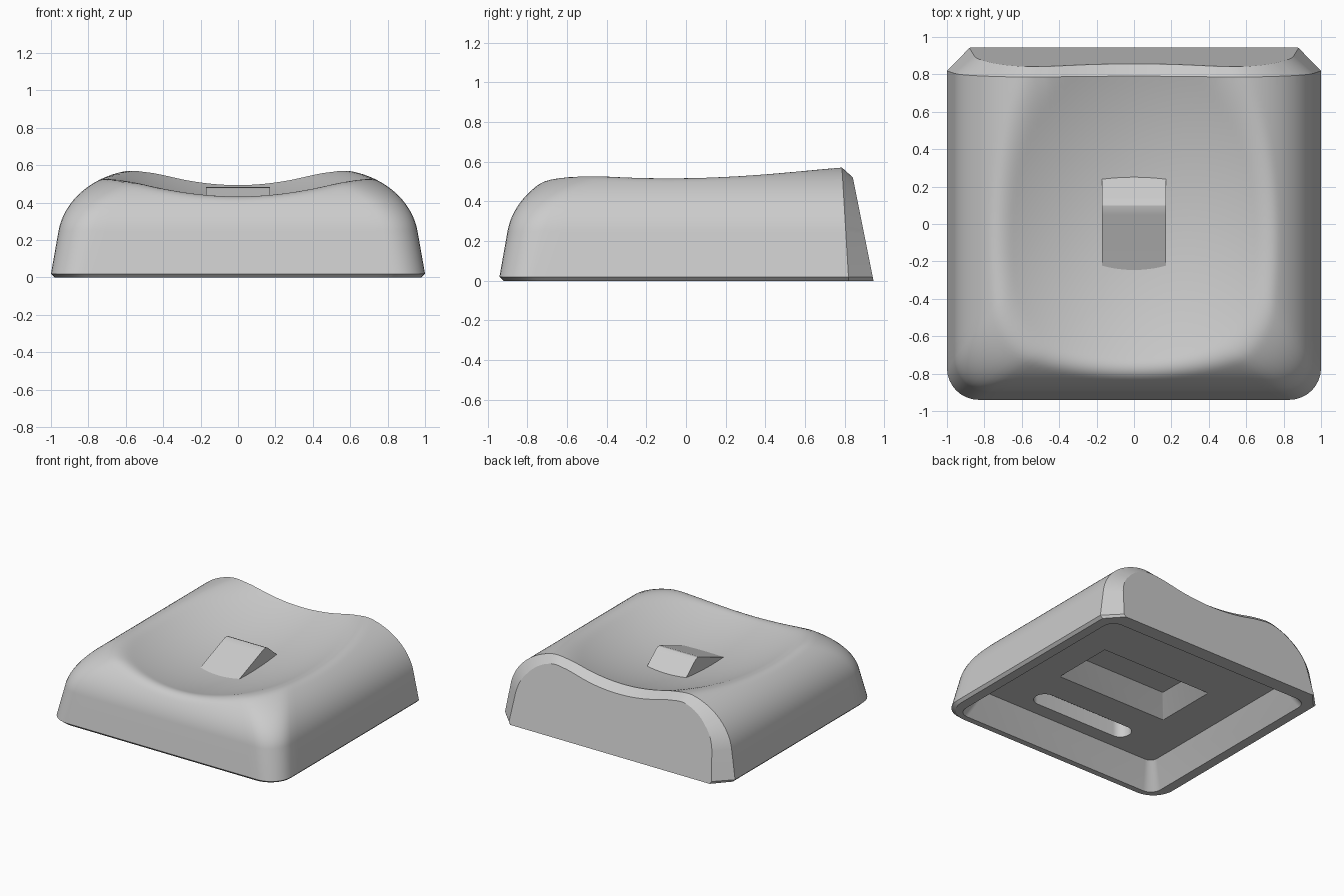
import bpy, bmesh, math
from mathutils import Vector

old = bpy.data.objects.get("Cube")
if old:
    bpy.data.objects.remove(old, do_unlink=True)

grey = bpy.data.materials.new("plain_grey")
grey.use_nodes = True
GREY = (0.6, 0.6, 0.6, 1)
grey.diffuse_color = GREY
grey.node_tree.nodes["Principled BSDF"].inputs["Base Color"].default_value = GREY


def rounded_rect(hx, hy, r, cy=0, per_side=24, per_corner=8):
    """Outline of a rounded rectangle, always with the same point count."""
    arcs = []
    for k, (sx, sy) in enumerate([(1, 1), (-1, 1), (-1, -1), (1, -1)]):
        centre = Vector((sx * (hx - r), cy + sy * (hy - r)))
        arcs.append([centre + r * Vector((math.cos(a), math.sin(a))) for a in
                     [math.pi / 2 * (k + i / per_corner) for i in range(per_corner + 1)]])
    points = []
    for k, arc in enumerate(arcs):
        points += arc
        start, end = arc[-1], arcs[(k + 1) % 4][0]
        points += [start.lerp(end, i / per_side) for i in range(1, per_side)]
    return points


def loft(bm, rings):
    """Skin a stack of equal point rings and cap both ends."""
    loops = [[bm.verts.new(p) for p in ring] for ring in rings]
    n = len(loops[0])
    for a, b in zip(loops, loops[1:]):
        for i in range(n):
            j = (i + 1) % n
            bm.faces.new((a[i], a[j], b[j], b[i]))
    bm.faces.new(loops[0][::-1])
    bm.faces.new(loops[-1])


def to_object(bm, name):
    bmesh.ops.recalc_face_normals(bm, faces=bm.faces)
    mesh = bpy.data.meshes.new(name)
    bm.to_mesh(mesh)
    bm.free()
    mesh.materials.append(grey)
    obj = bpy.data.objects.new(name, mesh)
    bpy.context.collection.objects.link(obj)
    return obj


def activate(obj):
    bpy.ops.object.select_all(action='DESELECT')
    obj.select_set(True)
    bpy.context.view_layer.objects.active = obj


def dish(x, y):
    return 0.35 + 0.35 * x * x + 0.19 * y * y + 0.032 * y


def soft_min(a, b, k=0.06):
    h = max(k - abs(a - b), 0) / k
    return min(a, b) - h * h * k / 4


# Body: rounded shoulders blended into the dished top, overlong at the back
HX, HY, CY = 1.0, 1.27, 0.33


def body_ring(inset, z, dished=True, scale=1):
    ring = []
    for p in rounded_rect(HX - inset, HY - inset, 0.17 + 0.3 * inset, CY):
        x, y = p.x * scale, CY + (p.y - CY) * scale
        ring.append((x, y, soft_min(z, dish(x, y)) if dished else z))
    return ring


rings = [body_ring(0.02, 0, False), body_ring(0, 0.02, False)]
STEPS = 36
for i in range(STEPS + 1):
    t = 0.15 + (math.pi / 2 - 0.15) * i / STEPS
    rings.append(body_ring(0.5 - 0.465 * math.cos(t), 0.19 + 0.388 * math.sin(t)))
for i in range(1, 20):
    rings.append(body_ring(0.5, 0.578 + 0.004 * i, scale=1 - i / 20))

bm = bmesh.new()
loft(bm, rings)
bmesh.ops.bisect_plane(bm, geom=bm.verts[:] + bm.edges[:] + bm.faces[:],
                       plane_co=(0, 0.82, 0), plane_no=(0, 1, 0.06), clear_outer=True)

# Chamfered rim and leaning flat back
rim = [e for e in bm.edges if e.is_boundary]
grown = bmesh.ops.extrude_edge_only(bm, edges=rim)["geom"]
for v in [g for g in grown if isinstance(g, bmesh.types.BMVert)]:
    x, y, z = v.co
    z -= 0.05 * min(1, z / 0.45) ** 2
    v.co = (x * (1 - 0.12 * x * x), 0.945 - 0.2 * z, z)
bmesh.ops.contextual_create(bm, geom=[g for g in grown if isinstance(g, bmesh.types.BMEdge)])
body = to_object(bm, "body")


# Hollow underside: main cavity, centre recess and rounded slot
def cut(name, low, high, cy=0):
    cutter_bm = bmesh.new()
    loft(cutter_bm, [[(p.x, p.y, z) for p in rounded_rect(hx, hy, r, cy, 1)]
                     for hx, hy, r, z in (low, high)])
    cutter = to_object(cutter_bm, name)
    cutter.hide_render = True
    mod = body.modifiers.new(name, 'BOOLEAN')
    mod.operation = 'DIFFERENCE'
    mod.solver = 'EXACT'
    mod.object = cutter
    activate(body)
    bpy.ops.object.modifier_apply(modifier=mod.name)
    bpy.data.objects.remove(cutter, do_unlink=True)


cut("cavity_cutter", (0.91, 0.86, 0.09, -0.01), (0.8, 0.74, 0.06, 0.18), -0.02)
cut("recess_cutter", (0.49, 0.26, 0.004, 0.17), (0.36, 0.11, 0.004, 0.3))
cut("slot_cutter", (0.43, 0.08, 0.079, 0.1), (0.43, 0.08, 0.079, 0.3), -0.57)

# Wedge standing in the dish, with a rounded ridge
profile = [(-0.25, 0.32), (-0.25, 0.352), (0.05, 0.47), (0.075, 0.48), (0.1, 0.484),
           (0.12, 0.477), (0.14, 0.462), (0.25, 0.37), (0.25, 0.32)]
bm = bmesh.new()
loft(bm, [[(x, y, z) for y, z in profile] for x in (-0.17, 0.17)])
wedge = to_object(bm, "wedge")

for obj in (body, wedge):
    activate(obj)
    bpy.ops.object.shade_smooth_by_angle(angle=math.radians(25))
